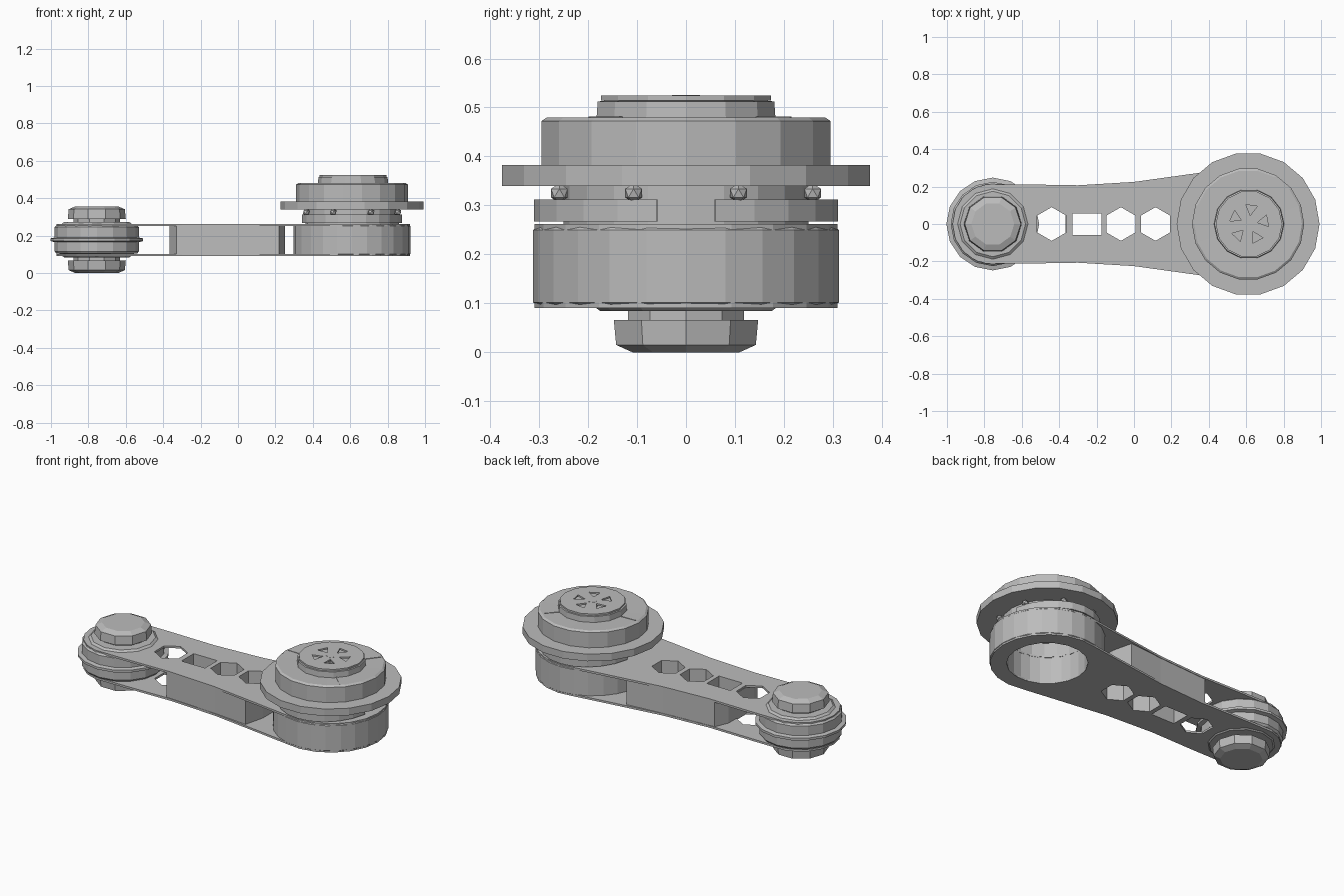
import bpy, bmesh, math
from mathutils import Vector

if "Cube" in bpy.data.objects:
    bpy.data.objects.remove(bpy.data.objects["Cube"], do_unlink=True)

grey = bpy.data.materials.new("plain grey")
grey.use_nodes = True
COLOUR = (0.5, 0.5, 0.5, 1)
grey.diffuse_color = COLOUR
grey.node_tree.nodes["Principled BSDF"].inputs["Base Color"].default_value = COLOUR

BIG, SMALL = 0.61, -0.755      # axis x of the large and the small end


def finish(name, bm):
    bmesh.ops.recalc_face_normals(bm, faces=bm.faces)
    mesh = bpy.data.meshes.new(name)
    bm.to_mesh(mesh)
    bm.free()
    mesh.materials.append(grey)
    obj = bpy.data.objects.new(name, mesh)
    bpy.context.collection.objects.link(obj)
    return obj


def arc(cx, cy, r, start, end, n, sx=1.0):
    angles = [math.radians(start + (end - start) * i / n) for i in range(n + 1)]
    return [(cx + sx * r * math.cos(a), cy + r * math.sin(a)) for a in angles]


def polygon(cx, cy, r, n, turn=0):
    return arc(cx, cy, r, turn, turn + 360, n)[:-1]


def lathe(name, profile, cx, sides):
    """Revolve a closed (radius, z) profile about a vertical axis."""
    bm = bmesh.new()
    rings = []
    for i in range(sides):
        a = 2 * math.pi * i / sides
        rings.append([bm.verts.new((cx + r * math.cos(a), r * math.sin(a), z)) for r, z in profile])
    for i in range(sides):
        a, b = rings[i], rings[(i + 1) % sides]
        for j in range(len(profile)):
            k = (j + 1) % len(profile)
            if profile[j][0] or profile[k][0]:
                bm.faces.new((a[j], a[k], b[k], b[j]))
    bmesh.ops.remove_doubles(bm, verts=bm.verts, dist=1e-5)
    return finish(name, bm)


def prism(name, outline, z0, z1, holes=()):
    """Extrude an outline with holes from z0 to z1."""
    bm = bmesh.new()
    for loop in [outline, *holes]:
        vs = [bm.verts.new((x, y, z0)) for x, y in loop]
        for i, v in enumerate(vs):
            bm.edges.new((v, vs[(i + 1) % len(vs)]))
    bmesh.ops.triangle_fill(bm, edges=bm.edges[:], use_beauty=True, normal=(0, 0, 1))
    new = bmesh.ops.extrude_face_region(bm, geom=bm.faces[:], use_keep_orig=True)["geom"]
    bmesh.ops.translate(bm, vec=Vector((0, 0, z1 - z0)),
                        verts=[g for g in new if isinstance(g, bmesh.types.BMVert)])
    return finish(name, bm)


# Arm plates, with lightening holes running through the web block
hexes = [polygon(x, 0, 0.09, 6, 30) for x in (-0.44, -0.07, 0.115)]
slot = [(-0.33, -0.06), (-0.175, -0.06), (-0.175, 0.055), (-0.33, 0.055)]
upper_edge = [(0.36, 0.275), (0, 0.225), (-0.3, 0.207), (-0.6, 0.212)]
lower_edge = [(x, -y) for x, y in reversed(upper_edge)]
plate = (arc(BIG, 0, 0.31, -105, 105, 12) + upper_edge
         + arc(SMALL, 0, 0.215, 100, 260, 8) + lower_edge)
bore = polygon(BIG, 0, 0.22, 18)
prism("lower_arm_plate", plate, 0.09, 0.102, hexes + [slot, bore])
prism("upper_arm_plate", plate, 0.25, 0.262, hexes + [slot, bore])
half = [(0.25, 0.12), (0.22, 0.243), (0, 0.222), (-0.33, 0.202), (-0.365, 0.12)]
block = half + [(x, -y) for x, y in reversed(half)]
prism("web_block", block, 0.1, 0.252, hexes[1:] + [slot])

# Small end: grooved roller, washers, posts and nuts, mirrored about mid height
MID = 0.178
lathe("roller", [(0, 0.103), (0.215, 0.103), (0.225, 0.115), (0.225, 0.165), (0.248, 0.171),
                 (0.248, 0.185), (0.225, 0.19), (0.225, 0.245), (0.215, 0.255), (0, 0.255)], SMALL, 16)
for side, s in (("lower", -1), ("upper", 1)):
    def h(profile):
        return [(r, MID + s * d) for r, d in profile]
    lathe(side + "_washer", h([(0, 0.075), (0.2, 0.075), (0.175, 0.094), (0, 0.094)]), SMALL, 12)
    lathe(side + "_post", h([(0, 0.09), (0.125, 0.09), (0.125, 0.118), (0, 0.118)]), SMALL, 10)
    lathe(side + "_nut", h([(0, 0.112), (0.155, 0.112), (0.15, 0.163), (0.115, 0.178),
                            (0, 0.178)]), SMALL, 10)

# Large end: hollow drum, split collar and neck
lathe("drum", [(0.22, 0.092), (0.3, 0.092), (0.312, 0.102), (0.312, 0.25),
               (0.3, 0.262), (0.22, 0.262)], BIG, 24)
for name, turn in (("back_collar", 0), ("front_collar", 180)):
    outer = arc(BIG, 0, 0.31, turn + 11, turn + 169, 10, 0.88)
    inner = arc(BIG, 0, 0.235, turn + 166, turn + 14, 10, 0.95)
    prism(name, outer + inner, 0.267, 0.312)
lathe("neck", [(0.22, 0.255), (0.25, 0.255), (0.25, 0.345), (0.22, 0.345)], BIG, 20)

# Bolt heads around the neck, under the flange
for i in range(8):
    a = math.radians(22.5 + 45 * i)
    bm = bmesh.new()
    bmesh.ops.create_icosphere(bm, subdivisions=1, radius=0.02)
    bolt = finish("neck_bolt", bm)
    bolt.location = (BIG + 0.265 * math.cos(a), 0.28 * math.sin(a), 0.325)

# Flange, upper drum with tapered rim, and cap
lathe("flange", [(0, 0.34), (0.382, 0.34), (0.382, 0.382), (0, 0.382)], BIG, 18)
lathe("upper_drum", [(0, 0.36), (0.3, 0.36), (0.3, 0.472), (0.288, 0.48), (0, 0.476)], BIG, 18)
lathe("cap", [(0, 0.47), (0.188, 0.47), (0.185, 0.512), (0.155, 0.516), (0.155, 0.49),
              (0, 0.49)], BIG + 0.005, 14)

# Top disc with five triangular windows and a hub stud
windows = []
for i in range(5):
    a = 72 * i + 10
    d = math.radians(a)
    windows.append(polygon(BIG + 0.005 + 0.082 * math.cos(d), 0.082 * math.sin(d), 0.036, 3, a + 180))
prism("top_disc", polygon(BIG + 0.005, 0, 0.178, 14), 0.514, 0.524, windows)
lathe("hub_stud", [(0, 0.49), (0.03, 0.49), (0.03, 0.525), (0, 0.525)], BIG + 0.005, 5)

# Thin wedge seams on the upper drum
for angle in (50, 180, -45):
    a = math.radians(angle)
    u, v = Vector((math.cos(a), math.sin(a))), Vector((-math.sin(a), math.cos(a)))
    c = Vector((BIG, 0))
    pts = [c + u * 0.18 - v * 0.004, c + u * 0.28 - v * 0.002, c + u * 0.28 + v * 0.002, c + u * 0.18 + v * 0.004]
    prism("drum_seam", [tuple(p) for p in pts], 0.474, 0.482)
